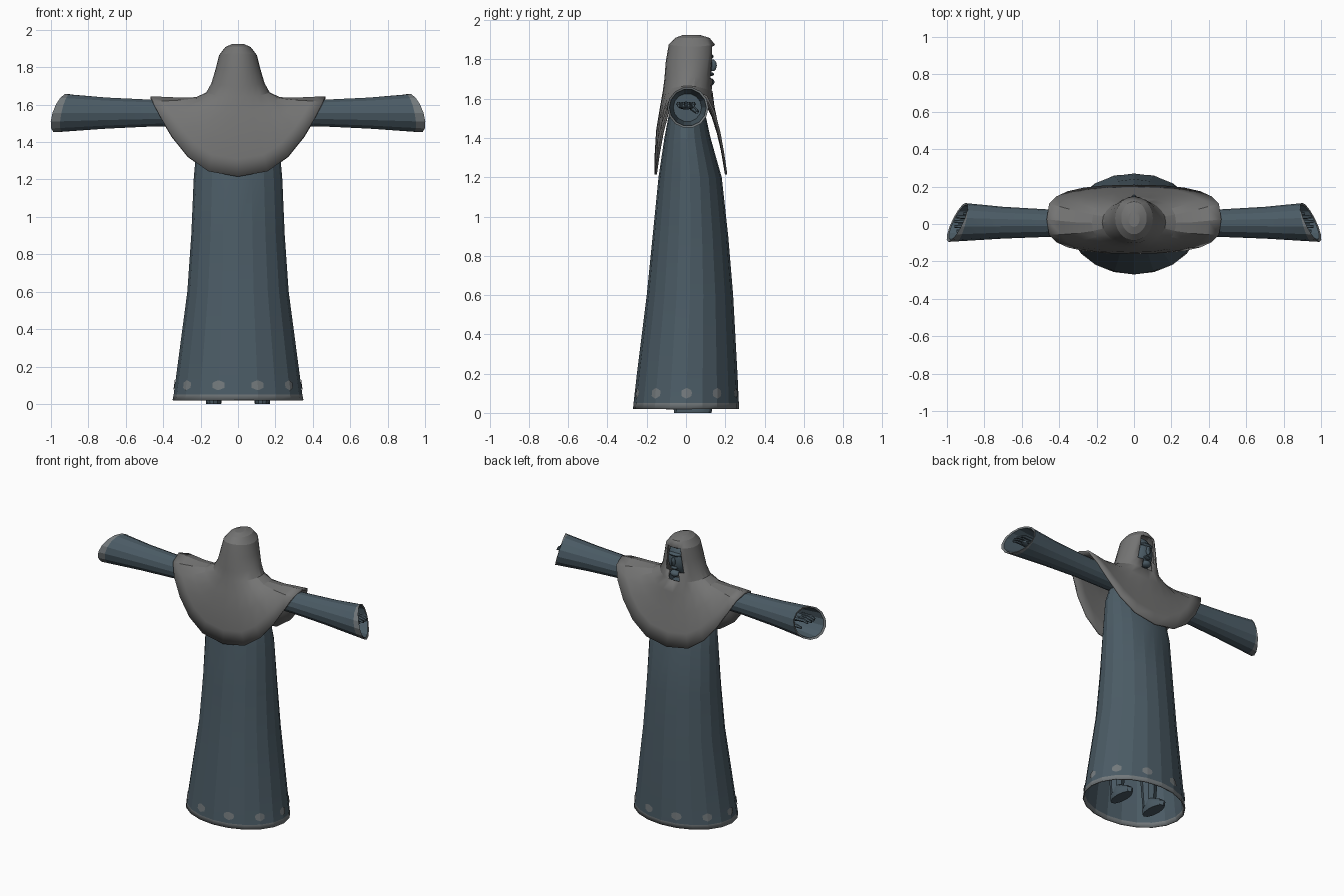
import bpy, bmesh, math
from math import sin, cos, pi, radians

if "Cube" in bpy.data.objects:
    bpy.data.objects.remove(bpy.data.objects["Cube"], do_unlink=True)


def material(name, rgb):
    m = bpy.data.materials.new(name)
    m.use_nodes = True
    m.diffuse_color = (*rgb, 1)
    m.node_tree.nodes["Principled BSDF"].inputs["Base Color"].default_value = (*rgb, 1)
    return m


CLOTH = material("dark slate cloth", (0.07, 0.105, 0.13))
CAPE = material("grey cape cloth", (0.175, 0.175, 0.173))
TRIM = material("pale grey trim", (0.17, 0.19, 0.2))


def finish(name, bm, mats, smooth=None, mirror=False, thick=0):
    me = bpy.data.meshes.new(name)
    bm.to_mesh(me)
    bm.free()
    ob = bpy.data.objects.new(name, me)
    bpy.context.collection.objects.link(ob)
    for m in mats:
        me.materials.append(m)
    if thick:
        mod = ob.modifiers.new("thickness", "SOLIDIFY")
        mod.thickness, mod.offset = thick, -1
    if mirror:
        ob.modifiers.new("mirror", "MIRROR")
    if smooth:
        bpy.ops.object.select_all(action="DESELECT")
        ob.select_set(True)
        bpy.context.view_layer.objects.active = ob
        bpy.ops.object.shade_smooth_by_angle(angle=radians(smooth))
    return ob


def loft(rings, start=False, end=False, keep=None, tint=None):
    """Skin a list of point rings; keep and tint choose faces by row and column."""
    bm = bmesh.new()
    vs = [[bm.verts.new(p) for p in r] for r in rings]
    n = len(rings[0])
    for i in range(len(rings) - 1):
        for j in range(n):
            if keep and not keep(i, j):
                continue
            k = (j + 1) % n
            f = bm.faces.new((vs[i][j], vs[i][k], vs[i + 1][k], vs[i + 1][j]))
            if tint:
                f.material_index = tint(i, j)
    if start:
        bm.faces.new(vs[0][::-1])
    if end:
        bm.faces.new(vs[-1])
    return bm


def add_ball(bm, centre, size, segs=12, rows=8):
    vs = bmesh.ops.create_uvsphere(bm, u_segments=segs, v_segments=rows, radius=1)["verts"]
    bmesh.ops.scale(bm, vec=size, verts=vs)
    bmesh.ops.translate(bm, vec=centre, verts=vs)


# Robe: flaring body, (height, half width, rear y, face-side y)
SIDES = 20
ROBE = [(0.02, 0.35, -0.27, 0.27), (0.05, 0.344, -0.267, 0.269),
        (0.2, 0.324, -0.25, 0.262), (0.6, 0.271, -0.2, 0.24),
        (0.9, 0.25, -0.17, 0.215), (1.2, 0.237, -0.14, 0.182),
        (1.4, 0.22, -0.11, 0.125), (1.56, 0.17, -0.08, 0.09)]


def robe_corner(row, j):
    z, rx, y0, y1 = row
    a = 2 * pi * j / SIDES
    return (rx * cos(a), (y0 + y1) / 2 + (y1 - y0) / 2 * sin(a), z)


rings = [[robe_corner(r, j) for j in range(SIDES)] for r in ROBE]
finish("robe", loft(rings, end=True, tint=lambda i, j: int(i == 0)),
       [CLOTH, TRIM], smooth=12, thick=0.008)


# Scalloped patches lying on the robe above the hem
def robe_point(step, z, out=0.004):
    lo, hi = ROBE[1], ROBE[2]
    t = (z - lo[0]) / (hi[0] - lo[0])
    row = [a + (b - a) * t for a, b in zip(lo, hi)]
    j = math.floor(step)
    p, q = robe_corner(row, j), robe_corner(row, j + 1)
    x, y = (p[k] + (q[k] - p[k]) * (step - j) for k in (0, 1))
    return (x * (1 + out / 0.3), y * (1 + out / 0.25), z)


bm = bmesh.new()
for step in range(0, SIDES, 2):
    mid = bm.verts.new(robe_point(step, 0.1))
    rim = []
    for k in range(12):
        a = 2 * pi * k / 12
        r = 1 if k % 2 else 0.9
        rim.append(bm.verts.new(robe_point(step + 0.36 * r * cos(a), 0.1 + 0.027 * r * sin(a))))
    for k in range(12):
        bm.faces.new((mid, rim[k], rim[(k + 1) % 12]))
finish("hem_patches", bm, [TRIM])

# Hooded cape: (half width, rear y, face-side y, centre height, side height, corner softness)
N = 24
HOOD = [(0.467, -0.16, 0.21, 1.215, 1.645, 0.6), (0.4, -0.16, 0.195, 1.31, 1.642, 0.65),
        (0.31, -0.152, 0.17, 1.44, 1.638, 0.75), (0.225, -0.132, 0.145, 1.56, 1.64, 0.85),
        (0.17, -0.118, 0.135, 1.64, 1.665, 1), (0.142, -0.11, 0.14, 1.7, 1.715, 1),
        (0.12, -0.103, 0.148, 1.79, 1.79, 1), (0.101, -0.088, 0.148, 1.875, 1.865, 1),
        (0.068, -0.055, 0.12, 1.91, 1.908, 1), (0.03, -0.015, 0.07, 1.925, 1.925, 1)]


def soft(v, p):
    return math.copysign(abs(v) ** p, v) if abs(v) > 1e-6 else 0


rings = []
for rx, y0, y1, zc, zs, p in HOOD:
    ring = []
    for j in range(N):
        a = 2 * pi * j / N
        u = soft(cos(a), 0.8 if p < 1 else 1)
        ring.append((rx * u, (y0 + y1) / 2 + (y1 - y0) / 2 * soft(sin(a), p),
                     zc + (zs - zc) * abs(u) ** 2.5))
    rings.append(ring)


def outside_opening(i, j):
    half = {4: 1, 5: 2, 6: 2}.get(i, 0)
    return not (6 - half <= j < 6 + half)


finish("hooded_cape", loft(rings, end=True, keep=outside_opening), [CAPE], smooth=18, thick=0.012)

# Face inside the hood, with brow, nose, lips and chin
bm = bmesh.new()
add_ball(bm, (0, 0.05, 1.775), (0.082, 0.085, 0.115), 16, 12)
add_ball(bm, (0, 0.118, 1.815), (0.05, 0.022, 0.014))
add_ball(bm, (0, 0.137, 1.77), (0.013, 0.02, 0.03))
add_ball(bm, (0, 0.125, 1.725), (0.026, 0.018, 0.01))
add_ball(bm, (0, 0.115, 1.685), (0.035, 0.03, 0.022))
finish("face", bm, [CLOTH], smooth=30)

# Sleeves: flared tubes with a slanted, hollow, trimmed end
# (x, radius, slant over y, slant over z)
SLEEVE = [(0.12, 0.07, 0, 0), (0.45, 0.073, 0, 0), (0.7, 0.085, 0, 0),
          (0.92, 0.102, -0.24, -0.2), (0.945, 0.105, -0.45, -0.3),
          (0.94, 0.094, -0.45, -0.3), (0.72, 0.072, 0, 0)]
M = 14
rings = []
for x, r, sy, sz in SLEEVE:
    ring = []
    for j in range(M):
        dy, dz = r * cos(2 * pi * j / M), r * sin(2 * pi * j / M)
        ring.append((x + sy * dy + sz * dz, 0.01 * x + dy, 1.555 + dz))
    rings.append(ring)
finish("sleeves", loft(rings, start=True, end=True, tint=lambda i, j: int(i in (3, 4))),
       [CLOTH, TRIM], smooth=20, mirror=True)


# Tapered limb helper along a list of (point, radius) stations
def limb(bm, stations, axis, segs=8):
    rows = []
    for (x, y, z), r in stations:
        row = []
        for k in range(segs):
            c, s = r * cos(2 * pi * k / segs), r * sin(2 * pi * k / segs)
            p = (x, y + c, z + s) if axis == "x" else (x + c, y + s, z)
            row.append(bm.verts.new(p))
        rows.append(row)
    for a, b in zip(rows, rows[1:]):
        for k in range(segs):
            n = (k + 1) % segs
            bm.faces.new((a[k], a[n], b[n], b[k]))
    bm.faces.new(rows[0][::-1])
    bm.faces.new(rows[-1])


# Hands: palm, four fingers and a thumb
bm = bmesh.new()
add_ball(bm, (0.83, 0, 1.565), (0.075, 0.045, 0.02))
for y in (-0.038, -0.013, 0.013, 0.038):
    limb(bm, [((0.85, y, 1.572), 0.012), ((0.92, y, 1.575), 0.011),
              ((0.965 - abs(y) * 0.4, y, 1.565), 0.007)], "x", 6)
limb(bm, [((0.8, 0.03, 1.555), 0.015), ((0.87, 0.055, 1.535), 0.012),
          ((0.915, 0.055, 1.53), 0.007)], "x", 6)
finish("hands", bm, [CLOTH], smooth=30, mirror=True)

# Legs inside the robe
bm = bmesh.new()
limb(bm, [((0.13, -0.01, 0.04), 0.04), ((0.13, -0.01, 0.25), 0.055), ((0.11, 0, 0.75), 0.08)], "z")
finish("legs", bm, [CLOTH], smooth=30, mirror=True)

# Shoes: rounded soles, toes pointing to the face side
bm = loft([[(0.13 + w * cos(2 * pi * k / 12), yc + d * sin(2 * pi * k / 12), z) for k in range(12)]
           for z, w, yc, d in ((0, 0.04, 0.035, 0.095), (0.03, 0.044, 0.035, 0.1),
                               (0.06, 0.036, 0.02, 0.075), (0.09, 0.03, -0.01, 0.04))],
          start=True, end=True)
finish("shoes", bm, [CLOTH], smooth=30, mirror=True)
